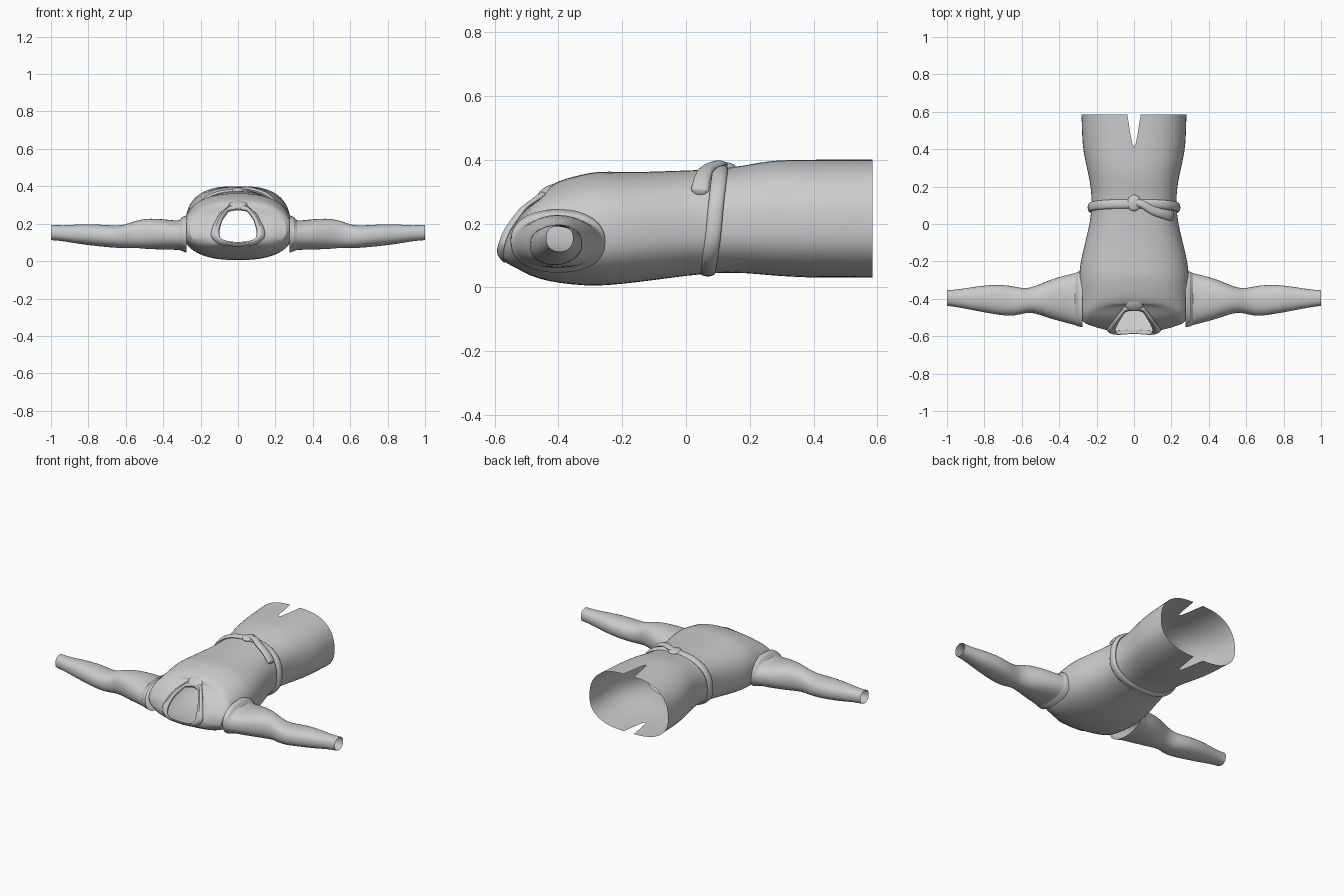
import bpy, bmesh
from math import sin, cos, pi
from mathutils import Vector

if "Cube" in bpy.data.objects:
    bpy.data.objects.remove(bpy.data.objects["Cube"])


def grid(name, rows, wrap=False, loop=False, mirror=False, thick=0.0, caps=False):
    """Skin a list of equally long point rows into a smooth surface."""
    bm = bmesh.new()
    vs = [[bm.verts.new(p) for p in r] for r in rows]
    n, m = len(vs), len(vs[0])
    for i in range(n if loop else n - 1):
        for j in range(m if wrap else m - 1):
            a, b = vs[i], vs[(i + 1) % n]
            k = (j + 1) % m
            bm.faces.new((a[j], a[k], b[k], b[j]))
    if caps:
        bm.faces.new(vs[0])
        bm.faces.new(vs[-1])
    bmesh.ops.recalc_face_normals(bm, faces=bm.faces)
    me = bpy.data.meshes.new(name)
    bm.to_mesh(me)
    bm.free()
    ob = bpy.data.objects.new(name, me)
    bpy.context.collection.objects.link(ob)
    if mirror:
        mod = ob.modifiers.new("mirror", 'MIRROR')
        mod.merge_threshold = 0.0005
    if thick:
        mod = ob.modifiers.new("solid", 'SOLIDIFY')
        mod.thickness = thick
        mod.offset = 0
    mod = ob.modifiers.new("subd", 'SUBSURF')
    mod.levels = mod.render_levels = 1
    mod.boundary_smooth = 'PRESERVE_CORNERS'
    bpy.ops.object.select_all(action='DESELECT')
    ob.select_set(True)
    bpy.context.view_layer.objects.active = ob
    bpy.ops.object.shade_smooth_by_angle(angle=0.8)
    return ob


def resample(pts, n):
    pts = [Vector(p) for p in pts]
    d = [0.0]
    for a, b in zip(pts, pts[1:]):
        d.append(d[-1] + (b - a).length)
    out = []
    for i in range(n):
        t = d[-1] * i / (n - 1)
        k = 0
        while k < len(d) - 2 and d[k + 1] < t:
            k += 1
        out.append(pts[k].lerp(pts[k + 1], (t - d[k]) / (d[k + 1] - d[k])))
    return out


def spow(v, e):
    return abs(v) ** e * (1 if v >= 0 else -1)


def section(a, y, dy, hw, zb, zt, gap=0.0):
    """Point on the torso outline; a=0 is the front middle, a=pi the back middle."""
    zc = zb + 0.44 * (zt - zb)
    e = 2 / 2.4
    c = spow(cos(a), e)
    s = 0.0 if abs(sin(a)) < 1e-6 else spow(sin(a), e)
    return Vector((gap + (hw - gap) * s if s >= 0 else hw * s,
                   y + dy * max(0, cos(a)),
                   zc + c * ((zt - zc) if c > 0 else (zc - zb))))


# Tunic body: half outlines from hem to shoulders, with slits at the hem
N = 21
stations = [
    (.585, 0, .282, .03, .40, .036), (.55, 0, .28, .03, .40, .03),
    (.47, 0, .278, .03, .40, .018), (.38, 0, .272, .03, .40),
    (.27, 0, .245, .036, .40), (.19, 0, .23, .045, .383),
    (.10, 0, .225, .046, .37), (0, 0, .237, .036, .367),
    (-.10, 0, .262, .022, .363), (-.20, 0, .287, .01, .361),
    (-.28, 0, .295, .003, .366), (-.36, .01, .293, .008, .348),
    (-.43, .03, .29, .018, .335), (-.49, .06, .29, .035, .315),
    (-.54, .11, .28, .065, .305)]
neck_out = resample([(0, -.425, .305), (.045, -.432, .295), (.10, -.50, .25),
                     (.14, -.553, .175), (.15, -.57, .13), (.10, -.572, .085),
                     (0, -.565, .075)], N)
neck_in = resample([(0, -.455, .272), (.05, -.465, .265), (.085, -.525, .215),
                    (.10, -.565, .16), (.095, -.583, .115), (.05, -.583, .10),
                    (0, -.58, .095)], N)
rows = [[section(pi * j / (N - 1), *s) for j in range(N)] for s in stations]
grid("tunic_body", rows + [neck_out, neck_in], mirror=True)

# Collar band around the neck opening, slightly raised
lift = Vector((0, -.008, .008))
mid = [a.lerp(b, .5) + lift * 1.6 for a, b in zip(neck_out, neck_in)]
grid("collar", [neck_out, mid, [p + lift * .4 for p in neck_in]], mirror=True, thick=.012)

# Sleeves: x, y range, z range
sleeve = [(.275, -.552, -.25, .045, .245), (.305, -.55, -.253, .053, .238),
          (.306, -.543, -.26, .06, .215), (.36, -.53, -.272, .06, .22),
          (.43, -.512, -.29, .062, .228), (.50, -.487, -.32, .065, .228),
          (.56, -.47, -.344, .072, .213), (.61, -.485, -.342, .068, .192),
          (.67, -.495, -.326, .072, .19), (.76, -.48, -.323, .08, .198),
          (.86, -.462, -.336, .093, .197), (.94, -.445, -.35, .108, .19),
          (1.0, -.438, -.354, .112, .195)]
rows = []
for x, y0, y1, z0, z1 in sleeve:
    rows.append([((x), (y0 + y1) / 2 + (y1 - y0) / 2 * spow(cos(a), .88),
                  (z0 + z1) / 2 + (z1 - z0) / 2 * spow(sin(a), .88))
                 for a in (2 * pi * j / 24 for j in range(24))])
grid("sleeves", rows, wrap=True, mirror=True)

# Belt: rounded band swept around the waist, leaning a little
rows = []
for i in range(40):
    a = 2 * pi * i / 40
    p = section(a, .088 + .02 * cos(a), 0, .236, .046, .374)
    out = Vector((sin(a), 0, cos(a)))
    rows.append([p + out * .014 * cos(b) + Vector((0, .027 * sin(b), 0))
                 for b in (2 * pi * k / 8 for k in range(8))])
grid("belt", rows, wrap=True, loop=True)

# Loose belt end, draped over the right front
path = resample([(.0, .118, .38), (.05, .105, .387), (.09, .075, .378),
                 (.14, .058, .362), (.185, .048, .33), (.212, .042, .295)], 12)
rows = []
for i, p in enumerate(path):
    t = (path[min(i + 1, 11)] - path[max(i - 1, 0)]).normalized()
    out = Vector((.45 * i / 11, 0, 1)).normalized()
    side = t.cross(out).normalized()
    w = .02 + .012 * i / 11
    rows.append([p + side * w * cos(b) + out * .014 * sin(b)
                 for b in (2 * pi * k / 8 for k in range(8))])
grid("belt_end", rows, wrap=True, caps=True)


def button(name, loc, scale, tilt):
    bpy.ops.mesh.primitive_uv_sphere_add(segments=24, ring_count=12, radius=1,
                                         location=loc, rotation=(tilt, 0, 0))
    ob = bpy.context.object
    ob.name = name
    ob.scale = scale
    bpy.ops.object.shade_smooth_by_angle(angle=1.0)


# Belt knot and neck clasp
button("belt_knot", (0, .112, .377), (.036, .044, .016), 0)
button("neck_clasp", (0, -.43, .302), (.05, .04, .016), .5)
